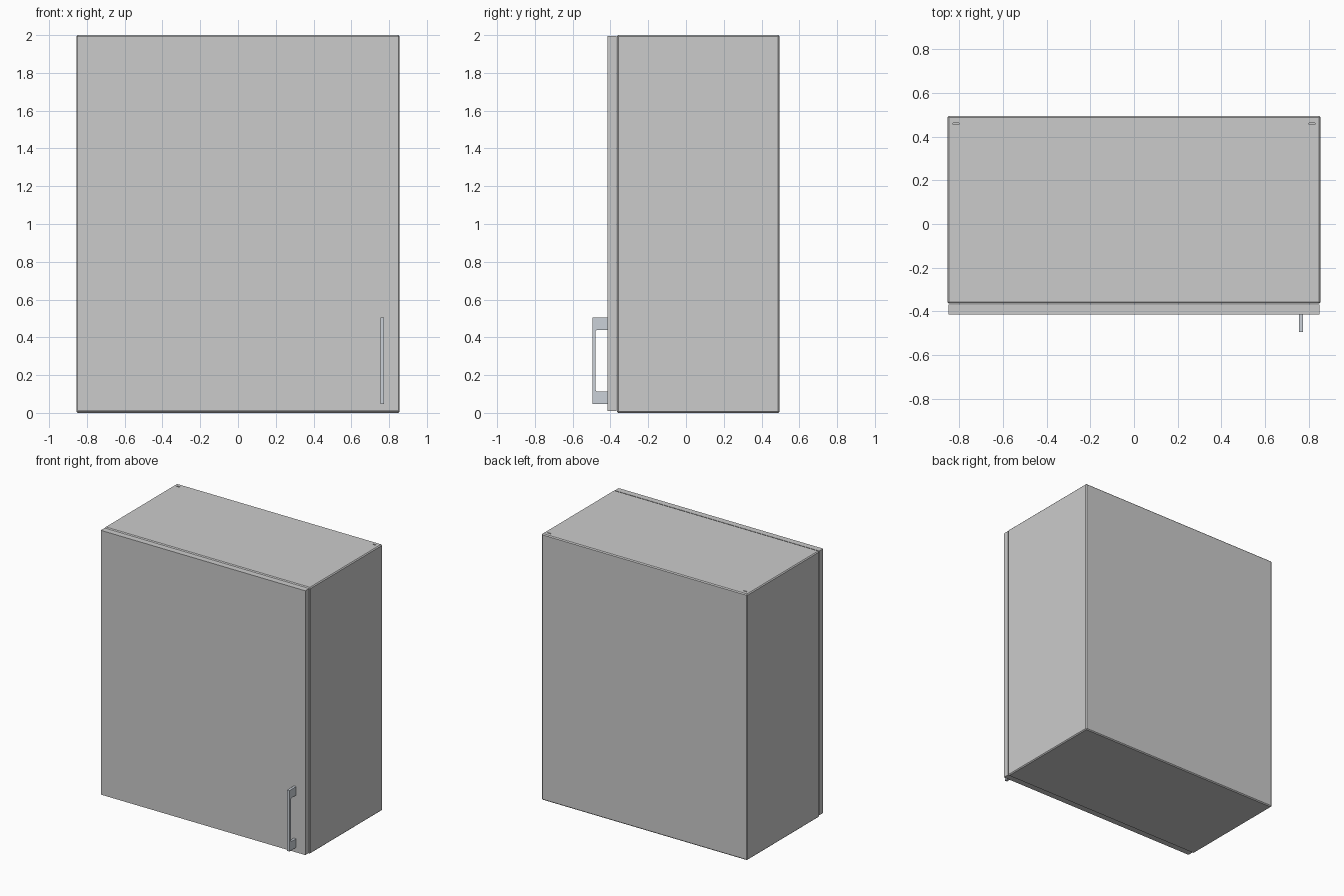
import bpy, bmesh, math
from mathutils import Matrix, Vector

if "Cube" in bpy.data.objects:
    bpy.data.objects.remove(bpy.data.objects["Cube"])


def box(name, lo, hi, bevel=0.0):
    """Box between two corners, with optional chamfered edges."""
    lo, hi = Vector(lo), Vector(hi)
    bm = bmesh.new()
    bmesh.ops.create_cube(bm, size=1, matrix=Matrix.Translation((lo + hi) / 2)
                          @ Matrix.Diagonal((*(hi - lo), 1)))
    if bevel:
        bmesh.ops.bevel(bm, geom=bm.edges[:], offset=bevel, segments=1,
                        affect='EDGES', profile=0.5)
    return finish(name, bm)


def finish(name, bm):
    bmesh.ops.recalc_face_normals(bm, faces=bm.faces[:])
    mesh = bpy.data.meshes.new(name)
    bm.to_mesh(mesh)
    bm.free()
    obj = bpy.data.objects.new(name, mesh)
    bpy.context.collection.objects.link(obj)
    return obj


def cut(obj, cutter):
    mod = obj.modifiers.new(cutter.name, 'BOOLEAN')
    mod.operation = 'DIFFERENCE'
    mod.solver = 'EXACT'
    mod.object = cutter
    cutter.hide_render = True
    cutter.hide_viewport = True
    cutter.display_type = 'WIRE'


# Carcass: open-fronted box with softened outer edges
W, FRONT, BACK, H, T = 0.855, -0.365, 0.495, 2.0, 0.045
carcass = box("carcass", (-W, FRONT, 0), (W, BACK, H), 0.007)
cut(carcass, box("interior_cutter", (-W + T, FRONT - 0.1, T),
                 (W - T, BACK - T, H - T)))

# Small hanging slots in the top rear corners
for side, label in ((-1, "left"), (1, "right")):
    x = side * 0.815
    cut(carcass, box("slot_cutter_" + label, (x - 0.014, 0.455, H - 0.03),
                     (x + 0.014, 0.463, H + 0.02)))

# Door, slightly smaller than the carcass and a hair in front of it
box("door", (-0.85, -0.415, 0.01), (0.85, FRONT - 0.004, 1.996))

# Handle: side profile with rounded inner corners, extruded across x
Y0, Y1, YG, R = -0.495, -0.413, -0.479, 0.012
Z0, Z1, ZA, ZB = 0.047, 0.505, 0.113, 0.440
profile = [(Y1, Z0), (Y0, Z0), (Y0, Z1), (Y1, Z1), (Y1, ZB)]
for zc, start in ((ZB - R, 90), (ZA + R, 180)):
    for i in range(5):
        a = math.radians(start + i * 22.5)
        profile.append((YG + R + R * math.cos(a), zc + R * math.sin(a)))
profile.append((Y1, ZA))

bm = bmesh.new()
face = bm.faces.new([bm.verts.new((0.755, y, z)) for y, z in profile])
ext = bmesh.ops.extrude_face_region(bm, geom=[face])
bmesh.ops.translate(bm, vec=(0.019, 0, 0),
                    verts=[g for g in ext["geom"] if isinstance(g, bmesh.types.BMVert)])
handle = finish("handle", bm)

steel = bpy.data.materials.new("brushed_steel")
steel.diffuse_color = (0.60, 0.64, 0.69, 1)
steel.use_nodes = True
steel.node_tree.nodes["Principled BSDF"].inputs["Base Color"].default_value = steel.diffuse_color
handle.data.materials.append(steel)
